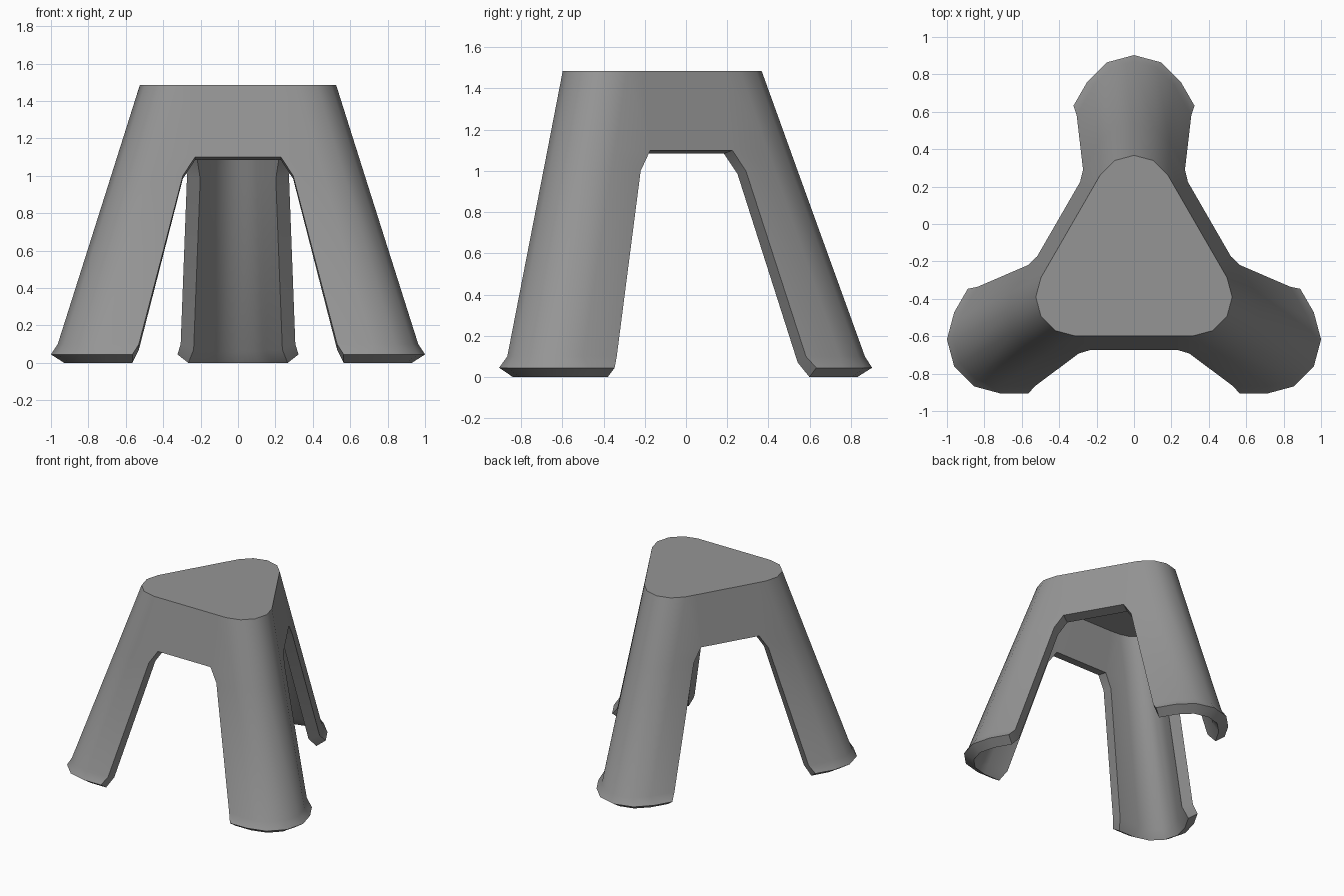
import bpy, bmesh, math
from mathutils import Vector

if "Cube" in bpy.data.objects:
    bpy.data.objects.remove(bpy.data.objects["Cube"])

CENTRE_Y = -0.207
WALL = 0.083

# one flat grey for the whole stool
grey = bpy.data.materials.new("warm_grey")
grey.use_nodes = True
color = (0.3, 0.3, 0.3, 1)
grey.diffuse_color = color
grey.node_tree.nodes["Principled BSDF"].inputs["Base Color"].default_value = color

# height, corner centre distance, corner radius, half width of the opening
ROWS = [(1.485, 0.366, 0.208, 0.23),
        (1.10, 0.495, 0.218, 0.23),
        (1.00, 0.528, 0.221, 0.295),
        (0.10, 0.83, 0.245, 0.53),
        (0.045, 0.82, 0.29, 0.565)]


def corner_strip(index, z, dist, radius, half):
    """Points round one corner of a rounded triangle, opening edge to opening edge."""
    out = math.radians(90 + 120 * index)
    side = dist / 2 + radius
    pts = []
    for step in range(-2, 3):
        a = out + math.radians(30 * step)
        pts.append((dist * math.cos(out) + radius * math.cos(a),
                    dist * math.sin(out) + radius * math.sin(a)))
    for sign in (-1, 1):
        n = out + sign * math.radians(60)
        edge = (side * math.cos(n) + sign * half * math.sin(n),
                side * math.sin(n) - sign * half * math.cos(n))
        pts.insert(0 if sign < 0 else len(pts), edge)
    return [Vector((x, y + CENTRE_Y, z)) for x, y in pts]


# outer skin: closed band at the top, three separate legs below
bm = bmesh.new()
rings = [[[bm.verts.new(p) for p in corner_strip(i, *row)] for i in range(3)]
         for row in ROWS]
for upper, lower in zip(rings, rings[1:]):
    for up, low in zip(upper, lower):
        for k in range(len(up) - 1):
            bm.faces.new((up[k], low[k], low[k + 1], up[k + 1]))
for i in range(3):
    j = (i + 1) % 3
    bm.faces.new((rings[0][i][-1], rings[1][i][-1], rings[1][j][0], rings[0][j][0]))
bm.faces.new([v for strip in rings[0] for v in strip])
bm.normal_update()

mesh = bpy.data.meshes.new("stool_shell")
bm.to_mesh(mesh)
bm.free()
mesh.materials.append(grey)
shell = bpy.data.objects.new("stool_shell", mesh)
bpy.context.scene.collection.objects.link(shell)
bpy.context.view_layer.objects.active = shell
shell.select_set(True)

# wall thickness, inward
solid = shell.modifiers.new("wall", 'SOLIDIFY')
solid.thickness = WALL
solid.offset = -1
solid.use_even_offset = True
bpy.ops.object.modifier_apply(modifier=solid.name)

# stand the feet on the floor
low = min(v.co.z for v in shell.data.vertices)
for v in shell.data.vertices:
    if v.co.z < 0.03:
        v.co.z = 0
bpy.ops.object.shade_smooth_by_angle(angle=math.radians(35))
